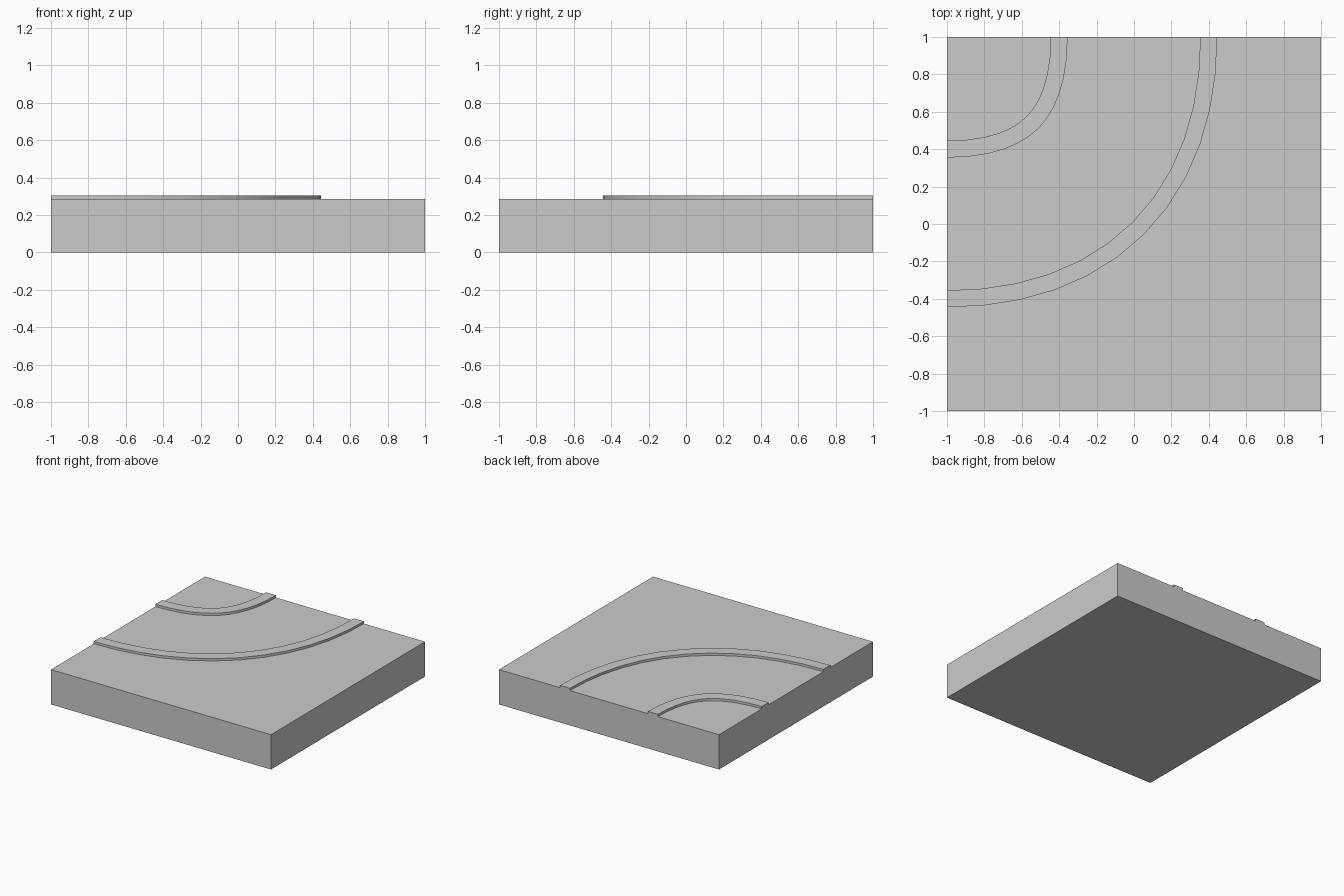
import bpy, bmesh
from mathutils import Vector

if "Cube" in bpy.data.objects:
    bpy.data.objects.remove(bpy.data.objects["Cube"])

BASE_TOP, RAIL_TOP = 0.286, 0.305
CORNER = Vector((-1, 1))
K, STEPS = 0.64, 12          # handle length and divisions of the centre curve


def make_object(name, bm):
    bmesh.ops.recalc_face_normals(bm, faces=bm.faces)
    mesh = bpy.data.meshes.new(name)
    bm.to_mesh(mesh)
    bm.free()
    obj = bpy.data.objects.new(name, mesh)
    bpy.context.collection.objects.link(obj)
    return obj


def centre_point(t, offset):
    """Point on the quarter-turn Bezier, pushed sideways by offset."""
    p = [Vector(c) for c in ((0, -1), (K, -1), (1, -K), (1, 0))]
    s = 1 - t
    pos = s**3 * p[0] + 3*s*s*t * p[1] + 3*s*t*t * p[2] + t**3 * p[3]
    tan = s*s * (p[1] - p[0]) + 2*s*t * (p[2] - p[1]) + t*t * (p[3] - p[2])
    normal = Vector((tan.y, -tan.x)).normalized()
    return CORNER + pos + normal * offset


def rail(name, inner, outer):
    bm = bmesh.new()
    rings = []
    section = ((inner, BASE_TOP), (outer, BASE_TOP), (outer, RAIL_TOP), (inner, RAIL_TOP))
    for i in range(STEPS + 1):
        rings.append([bm.verts.new((*centre_point(i / STEPS, o), z)) for o, z in section])
    for a, b in zip(rings, rings[1:]):
        for j in range(4):
            k = (j + 1) % 4
            bm.faces.new((a[j], a[k], b[k], b[j]))
    bm.faces.new(rings[0])
    bm.faces.new(rings[-1])
    obj = make_object(name, bm)
    bpy.ops.object.select_all(action='DESELECT')
    obj.select_set(True)
    bpy.context.view_layer.objects.active = obj
    bpy.ops.object.shade_smooth_by_angle()


# Square ground slab
bm = bmesh.new()
bmesh.ops.create_cube(bm, size=1)
for v in bm.verts:
    v.co = (v.co.x * 2, v.co.y * 2, (v.co.z + 0.5) * BASE_TOP)
make_object("ground_slab", bm)

# Two curved raised rails
rail("inner_rail", -0.445, -0.355)
rail("outer_rail", 0.355, 0.445)
